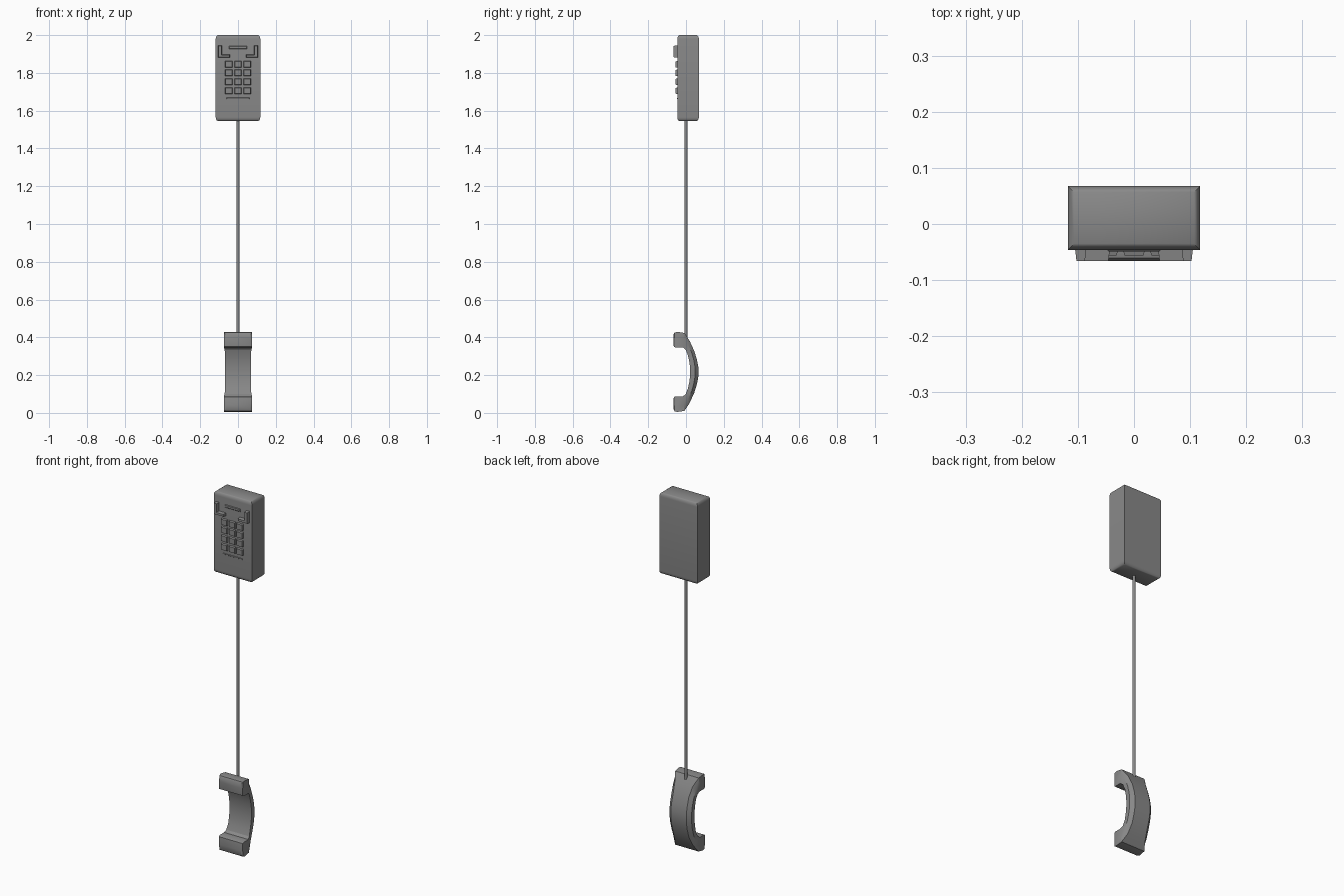
import bpy, bmesh, math

cube = bpy.data.objects.get("Cube")
if cube:
    bpy.data.objects.remove(cube, do_unlink=True)

grey = bpy.data.materials.new("phone grey")
grey.use_nodes = True
COLOUR = (0.25, 0.25, 0.25, 1)
grey.diffuse_color = COLOUR
grey.node_tree.nodes["Principled BSDF"].inputs["Base Color"].default_value = COLOUR


def loft(name, rings, smooth=None):
    """Skin a list of equal-length point rings and cap both ends."""
    bm = bmesh.new()
    loops = [[bm.verts.new(p) for p in ring] for ring in rings]
    n = len(loops[0])
    for a, b in zip(loops, loops[1:]):
        for i in range(n):
            j = (i + 1) % n
            bm.faces.new((a[i], a[j], b[j], b[i]))
    bm.faces.new(loops[0])
    bm.faces.new(loops[-1])
    bmesh.ops.recalc_face_normals(bm, faces=bm.faces[:])
    mesh = bpy.data.meshes.new(name)
    bm.to_mesh(mesh)
    bm.free()
    mesh.materials.append(grey)
    obj = bpy.data.objects.new(name, mesh)
    bpy.context.collection.objects.link(obj)
    if smooth:
        bpy.ops.object.select_all(action="DESELECT")
        obj.select_set(True)
        bpy.context.view_layer.objects.active = obj
        bpy.ops.object.shade_smooth_by_angle(angle=math.radians(smooth))
    return obj


def plate(name, x, z, w, h, front, taper=0.003):
    """Raised block on the front of the wall unit, narrowing outwards."""
    def ring(y, t):
        return [(x + sx * (w / 2 - t), y, z + sz * (h / 2 - t))
                for sx, sz in ((-1, -1), (1, -1), (1, 1), (-1, 1))]
    return loft(name, [ring(-0.04, 0), ring(front, taper)])


# Wall unit: upright box with rounded top and bottom rims
def box_ring(z, t):
    return [(-0.118 + t, -0.046 + t, z), (0.118 - t, -0.046 + t, z),
            (0.118 - t, 0.068 - t, z), (-0.118 + t, 0.068 - t, z)]


rim = [(0, 0.011), (0.004, 0.005), (0.012, 0.001), (0.02, 0)]
loft("wall_unit", [box_ring(1.545 + h, t) for h, t in rim]
     + [box_ring(2.0 - h, t) for h, t in reversed(rim)], 40)

# Keypad
for row, z in enumerate((1.845, 1.8, 1.753, 1.705)):
    for col in range(3):
        plate(f"key_{row}_{col}", (col - 1) * 0.048, z, 0.042, 0.038, -0.056, 0.004)

# Cradle hooks and shallow raised panels
for side, label in ((-1, "right"), (1, "left")):
    plate(f"{label}_hook_upright", side * 0.095, 1.913, 0.021, 0.066, -0.066)
    plate(f"{label}_hook_shelf", side * 0.074, 1.889, 0.063, 0.018, -0.066)
plate("upper_panel", 0, 1.935, 0.11, 0.03, -0.049, 0.01)
plate("lower_panel", 0, 1.665, 0.13, 0.016, -0.048, 0.006)

# Cord
loft("cord", [[(0.008 * math.cos(k * math.pi / 4), 0.008 * math.sin(k * math.pi / 4), z)
               for k in range(8)] for z in (0.39, 1.55)], 50)

# Handset: upper half as inner y/z, outer y/z, half width, back chamfer
MID = 0.217
half = [
    (-0.066, 0.141, -0.066, 0.198, 0.066, 0),
    (-0.064, 0.134, -0.061, 0.208, 0.073, 0),
    (-0.055, 0.129, -0.045, 0.212, 0.075, 0),
    (-0.016, 0.129, -0.008, 0.206, 0.075, 0.002),
    (-0.002, 0.118, 0.020, 0.163, 0.071, 0.016),
    (0.010, 0.088, 0.044, 0.110, 0.068, 0.02),
    (0.018, 0.052, 0.058, 0.064, 0.068, 0.02),
    (0.022, 0.018, 0.066, 0.022, 0.068, 0.02),
]


def section(station, s):
    yi, zi, yo, zo, w, c = station
    k = 0.6
    ym, zm = yi + (yo - yi) * k, zi + (zo - zi) * k
    pts = [(-w, yi, zi), (w, yi, zi), (w, ym, zm),
           (w - c, yo, zo), (c - w, yo, zo), (-w, ym, zm)]
    return [(x, y, MID + s * z) for x, y, z in pts]


loft("handset", [section(p, 1) for p in half]
     + [section(p, -1) for p in reversed(half)], 30)
